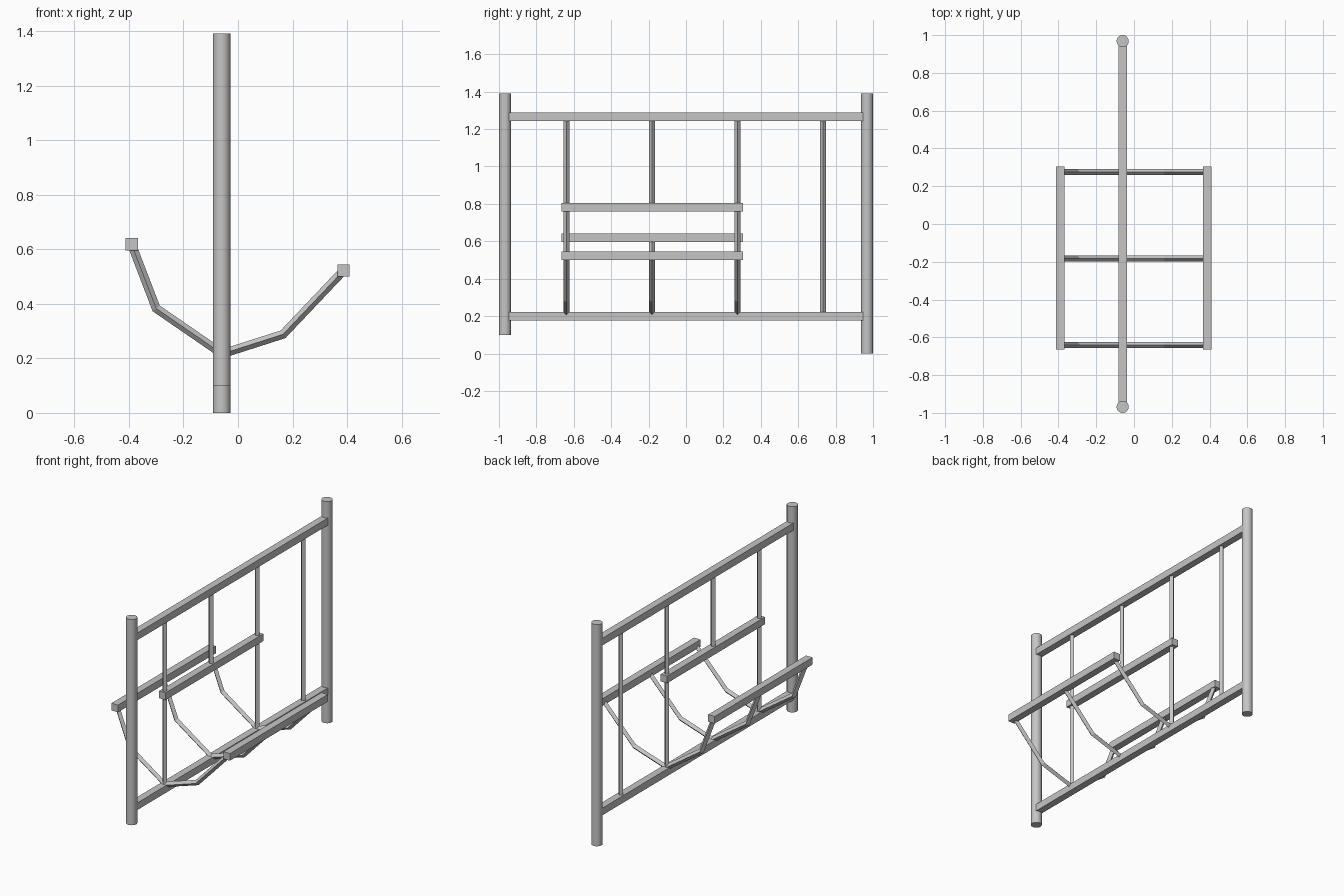
import bpy, bmesh
from mathutils import Vector

if "Cube" in bpy.data.objects:
    bpy.data.objects.remove(bpy.data.objects["Cube"], do_unlink=True)

FRAME_X = -0.06
BAR = 0.045        # side of the square bars
ROD = 0.016        # half diagonal of the thin rods
POST_Y = 0.968
LOW_Z, TOP_Z = 0.2, 1.265

grey = bpy.data.materials.new("light grey metal")
grey.use_nodes = True
grey.diffuse_color = (0.56, 0.56, 0.56, 1)
grey.node_tree.nodes["Principled BSDF"].inputs["Base Color"].default_value = grey.diffuse_color


def finish(name, bm):
    bmesh.ops.recalc_face_normals(bm, faces=bm.faces)
    mesh = bpy.data.meshes.new(name)
    bm.to_mesh(mesh)
    bm.free()
    mesh.materials.append(grey)
    obj = bpy.data.objects.new(name, mesh)
    bpy.context.collection.objects.link(obj)
    return obj


def post(name, y, bottom, top):
    bpy.ops.mesh.primitive_cylinder_add(vertices=24, radius=0.032, depth=top - bottom,
                                        location=(FRAME_X, y, (bottom + top) / 2))
    obj = bpy.context.object
    obj.name = name
    obj.data.materials.append(grey)
    bpy.ops.object.shade_smooth_by_angle()


def bar(name, x, z, y0, y1):
    bm = bmesh.new()
    bmesh.ops.create_cube(bm, size=1)
    bmesh.ops.scale(bm, vec=(BAR, y1 - y0, BAR), verts=bm.verts)
    bmesh.ops.translate(bm, vec=(x, (y0 + y1) / 2, z), verts=bm.verts)
    finish(name, bm)


def rod(name, y, path):
    """Sweep a diamond section along a mitred path in the xz plane."""
    pts = [Vector((x, y, z)) for x, z in path]
    side = Vector((0, ROD, 0))
    dirs = [(b - a).normalized() for a, b in zip(pts, pts[1:])]
    bm = bmesh.new()
    rings = []
    for i, p in enumerate(pts):
        before, after = dirs[max(i - 1, 0)], dirs[min(i, len(dirs) - 1)]
        tangent = (before + after).normalized()
        normal = tangent.cross(Vector((0, 1, 0))) * (ROD / tangent.dot(after))
        rings.append([bm.verts.new(p + o) for o in (normal, side, -normal, -side)])
    for a, b in zip(rings, rings[1:]):
        for k in range(4):
            j = (k + 1) % 4
            bm.faces.new((a[k], a[j], b[j], b[k]))
    bm.faces.new(rings[0])
    bm.faces.new(rings[-1])
    finish(name, bm)


# Round end posts, the rear one reaching the ground
post("front_post", -POST_Y, 0.1, 1.39)
post("rear_post", POST_Y, 0, 1.39)

# Long rails between the posts
bar("bottom_rail", FRAME_X, LOW_Z, -0.955, 0.955)
bar("top_rail", FRAME_X, TOP_Z, -0.955, 0.955)

# Short rails: one in the frame, one on each row of arms
MID_Z = 0.783
for name, x, z in (("middle_rail", FRAME_X, MID_Z),
                   ("right_arm_rail", -0.39, 0.618),
                   ("left_arm_rail", 0.387, 0.522)):
    bar(name, x, z, -0.665, 0.305)

# Uprights; the second one stops at the middle rail
for i, (y, bottom) in enumerate(((-0.64, LOW_Z), (-0.182, MID_Z), (0.275, LOW_Z), (0.732, LOW_Z))):
    rod(f"upright_{i + 1}", y, [(FRAME_X, bottom), (FRAME_X, TOP_Z)])

# Bent arms spreading from the bottom rail
for i, y in enumerate((-0.64, -0.182, 0.275)):
    rod(f"right_arm_{i + 1}", y, [(FRAME_X, 0.218), (-0.3, 0.383), (-0.39, 0.618)])
    rod(f"left_arm_{i + 1}", y, [(FRAME_X, 0.216), (0.165, 0.288), (0.387, 0.522)])
